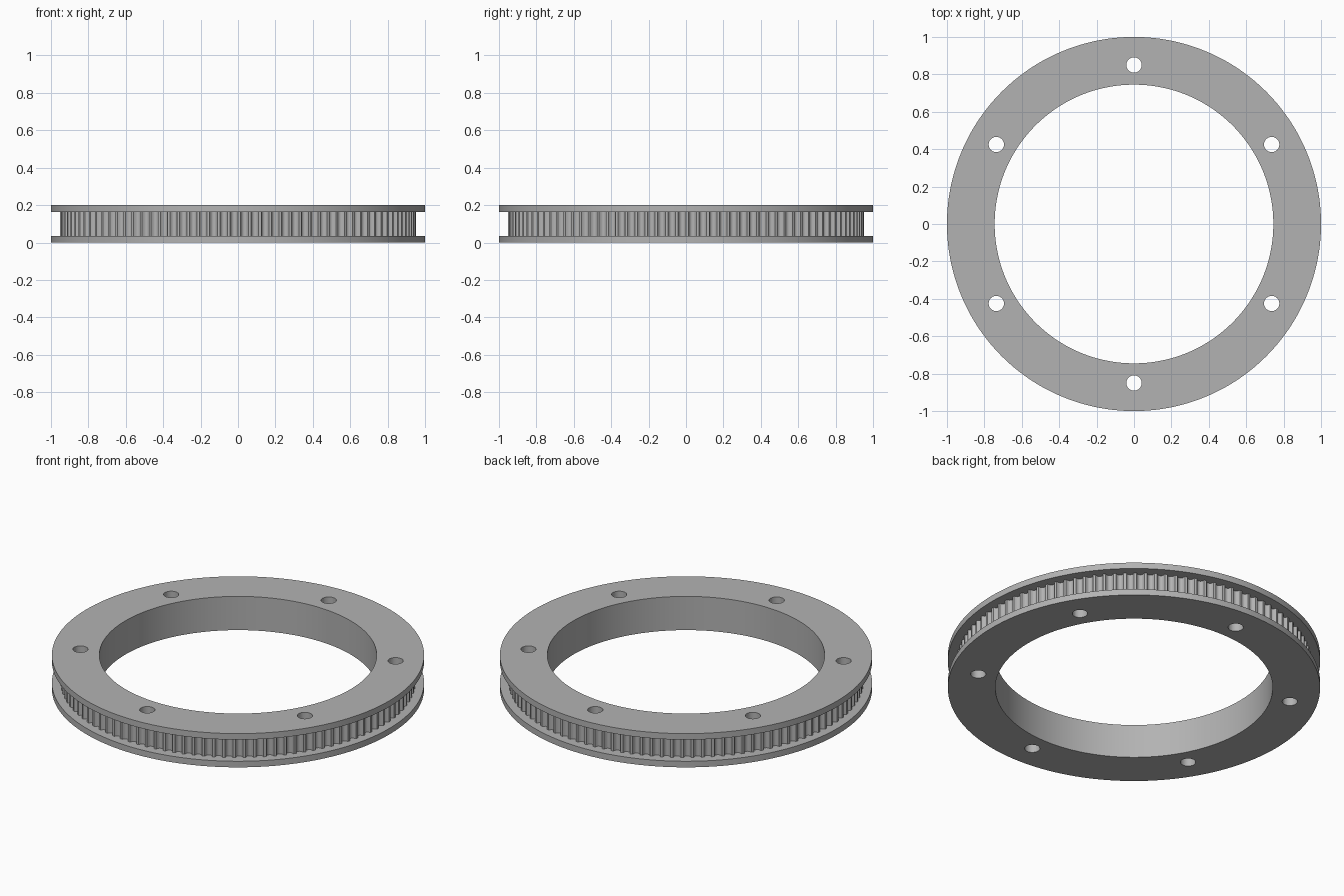
import bpy, bmesh, math

cube = bpy.data.objects.get("Cube")
if cube:
    bpy.data.objects.remove(cube, do_unlink=True)

TEETH, STEPS = 108, 8
HEIGHT, FLANGE = 0.2, 0.036
OUTER, INNER, TIP, DEPTH = 1.0, 0.745, 0.953, 0.021
BOLT_CIRCLE, BOLT_RADIUS = 0.85, 0.041

grey = bpy.data.materials.new("Plain grey")
grey.use_nodes = True
colour = (0.45, 0.45, 0.45, 1)
grey.diffuse_color = colour
grey.node_tree.nodes["Principled BSDF"].inputs["Base Color"].default_value = colour


def make_object(name, bm):
    mesh = bpy.data.meshes.new(name)
    bmesh.ops.recalc_face_normals(bm, faces=bm.faces[:])
    bm.to_mesh(mesh)
    bm.free()
    mesh.materials.append(grey)
    obj = bpy.data.objects.new(name, mesh)
    bpy.context.collection.objects.link(obj)
    return obj


def tooth_radius(i):
    """Flat land, then a rounded groove, once per tooth."""
    t = (i % STEPS) / STEPS
    land = 2 / STEPS
    if t <= land:
        return TIP
    u = 2 * (t - land) / (1 - land) - 1
    return TIP - DEPTH * math.sqrt(max(0, 1 - u * u))


# Ring body: stacked loops joined into one closed toothed channel section
bm = bmesh.new()
count = TEETH * STEPS
section = [(INNER, 0), (OUTER, 0), (OUTER, FLANGE), (None, FLANGE),
           (None, HEIGHT - FLANGE), (OUTER, HEIGHT - FLANGE),
           (OUTER, HEIGHT), (INNER, HEIGHT)]
loops = []
for radius, z in section:
    loop = []
    for i in range(count):
        a = math.tau * i / count
        r = radius or tooth_radius(i)
        loop.append(bm.verts.new((r * math.cos(a), r * math.sin(a), z)))
    loops.append(loop)
for k, low in enumerate(loops):
    high = loops[(k + 1) % len(loops)]
    for i in range(count):
        j = (i + 1) % count
        bm.faces.new((low[i], low[j], high[j], high[i]))
ring = make_object("toothed_ring", bm)

# Six bolt holes cut straight through
bm = bmesh.new()
for k in range(6):
    a = math.pi / 2 + k * math.tau / 6
    made = bmesh.ops.create_cone(bm, cap_ends=True, segments=32, radius1=BOLT_RADIUS,
                                 radius2=BOLT_RADIUS, depth=HEIGHT * 2)
    bmesh.ops.translate(bm, verts=made["verts"],
                        vec=(BOLT_CIRCLE * math.cos(a), BOLT_CIRCLE * math.sin(a), HEIGHT / 2))
cutter = make_object("bolt_hole_cutter", bm)
cutter.hide_render = True

cut = ring.modifiers.new("Bolt holes", "BOOLEAN")
cut.operation = "DIFFERENCE"
cut.solver = "EXACT"
cut.object = cutter
bpy.ops.object.select_all(action="DESELECT")
bpy.context.view_layer.objects.active = ring
ring.select_set(True)
bpy.ops.object.modifier_apply(modifier=cut.name)
bpy.data.objects.remove(cutter, do_unlink=True)
bpy.ops.object.shade_smooth_by_angle(angle=math.radians(35))
